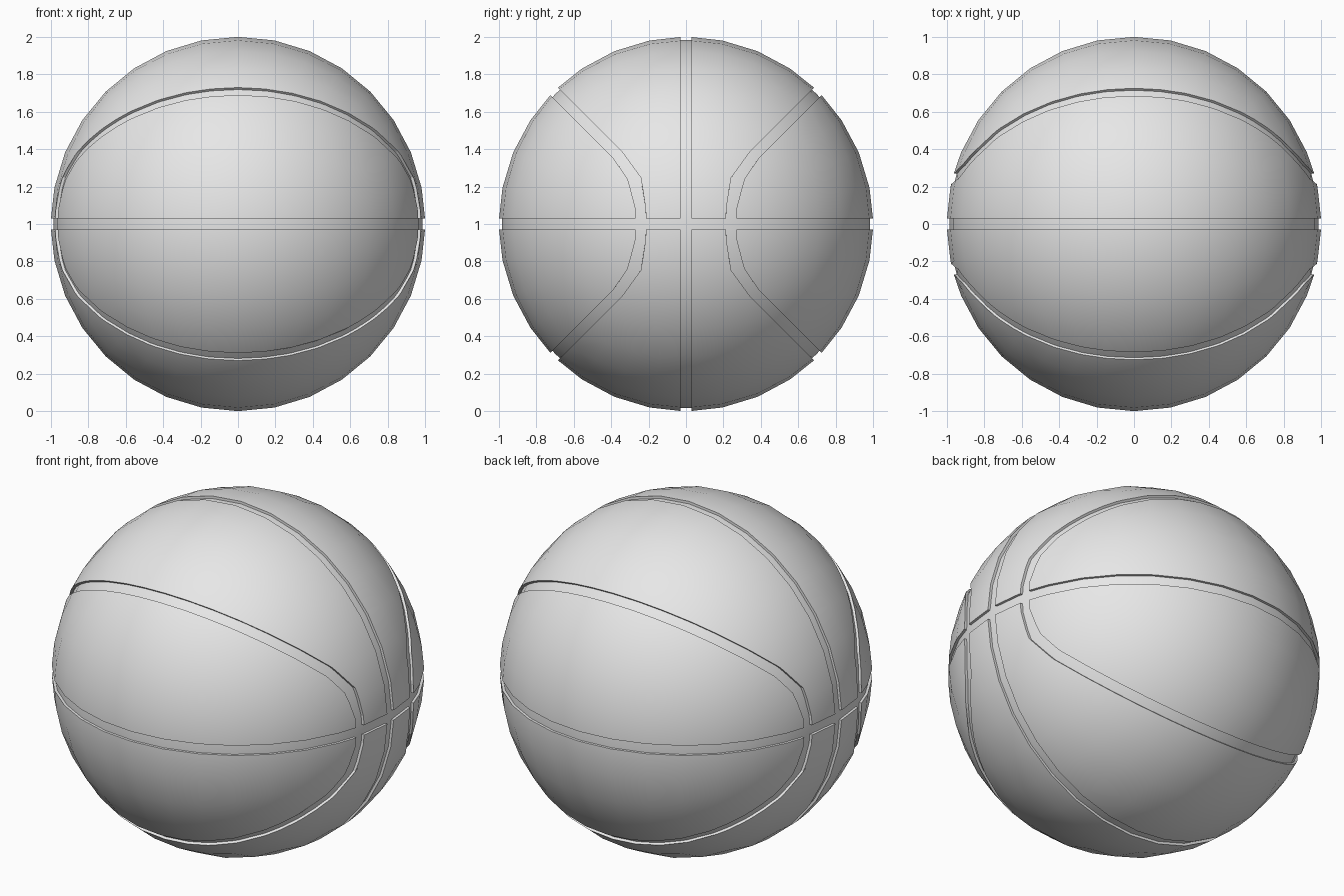
import bpy, bmesh, math
from mathutils import Vector

RADIUS, FLOOR, HALF_GAP = 1.0, 0.985, 0.029

cube = bpy.data.objects.get("Cube")
if cube:
    bpy.data.objects.remove(cube, do_unlink=True)


def add_object(name, bm):
    bmesh.ops.recalc_face_normals(bm, faces=bm.faces)
    mesh = bpy.data.meshes.new(name)
    bm.to_mesh(mesh)
    bm.free()
    obj = bpy.data.objects.new(name, mesh)
    bpy.context.collection.objects.link(obj)
    return obj


def quad_sphere(name, radius):
    """Sphere made from an evenly divided cube."""
    bm = bmesh.new()
    bmesh.ops.create_cube(bm, size=2)
    bmesh.ops.subdivide_edges(bm, edges=bm.edges[:], cuts=7, use_grid_fill=True)
    for v in bm.verts:
        v.co = Vector([math.tan(c * math.pi / 4) for c in v.co]).normalized() * radius
    return add_object(name, bm)


def prism(name, outline):
    """Closed (y, z) outline extruded right through the ball along x."""
    bm = bmesh.new()
    face = bm.faces.new([bm.verts.new((-1.3, y, z)) for y, z in outline])
    new = bmesh.ops.extrude_face_region(bm, geom=[face])["geom"]
    bmesh.ops.translate(bm, vec=(2.6, 0, 0),
                        verts=[g for g in new if isinstance(g, bmesh.types.BMVert)])
    obj = add_object(name, bm)
    obj.hide_render = True
    return obj


def combine(target, other, operation):
    mod = target.modifiers.new("Combine", "BOOLEAN")
    mod.operation, mod.solver, mod.object = operation, "EXACT", other
    bpy.ops.object.modifier_apply(modifier=mod.name)
    bpy.data.objects.remove(other, do_unlink=True)


# Ball skin and the groove floor beneath it
ball = quad_sphere("ball", RADIUS)
core = quad_sphere("groove_floor", FLOOR)
bpy.ops.object.select_all(action="DESELECT")
bpy.context.view_layer.objects.active = ball
ball.select_set(True)

# Straight seams, and the curved seam on each side
g, far = HALF_GAP, 1.3
straight = [(-g, -far), (g, -far), (g, far), (-g, far)]
outer = [(0.267, 0.08), (0.31, 0.24), (0.39, 0.354), (1.056, 1.02)]
inner = [(0.214, 0.08), (0.24, 0.246), (0.342, 0.386), (1.02, 1.064)]
half = outer + inner[::-1]
curved = (outer + inner[::-1]
          + [(y, -z) for y, z in inner] + [(y, -z) for y, z in outer[::-1]])

cutters = [prism("upright_seam", straight),
           prism("level_seam", [(z, y) for y, z in straight]),
           prism("curved_seam_back", curved),
           prism("curved_seam_front", [(-y, z) for y, z in curved])]
for cutter in cutters:
    combine(ball, cutter, "DIFFERENCE")
combine(ball, core, "UNION")

# Snap the cut edges onto the two true spheres
mesh = ball.data
for v in mesh.vertices:
    r = RADIUS if v.co.length > 0.9885 else FLOOR
    v.co = v.co.normalized() * r
mesh.update()

# Smooth rounded surfaces with crisp groove walls
bpy.ops.object.shade_smooth_by_angle(angle=math.radians(35))
normals = [None] * len(mesh.loops)
for poly in mesh.polygons:
    lengths = [mesh.vertices[i].co.length for i in poly.vertices]
    rounded = max(lengths) - min(lengths) < 0.005
    for i in poly.loop_indices:
        co = mesh.vertices[mesh.loops[i].vertex_index].co
        normals[i] = co.normalized() if rounded else poly.normal.copy()
mesh.normals_split_custom_set(normals)

# One plain colour
grey = bpy.data.materials.new("light_grey")
grey.use_nodes = True
colour = (0.8, 0.8, 0.8, 1)
grey.diffuse_color = colour
grey.node_tree.nodes["Principled BSDF"].inputs["Base Color"].default_value = colour
mesh.materials.clear()
mesh.materials.append(grey)
for poly in mesh.polygons:
    poly.material_index = 0

ball.location.z = 1
